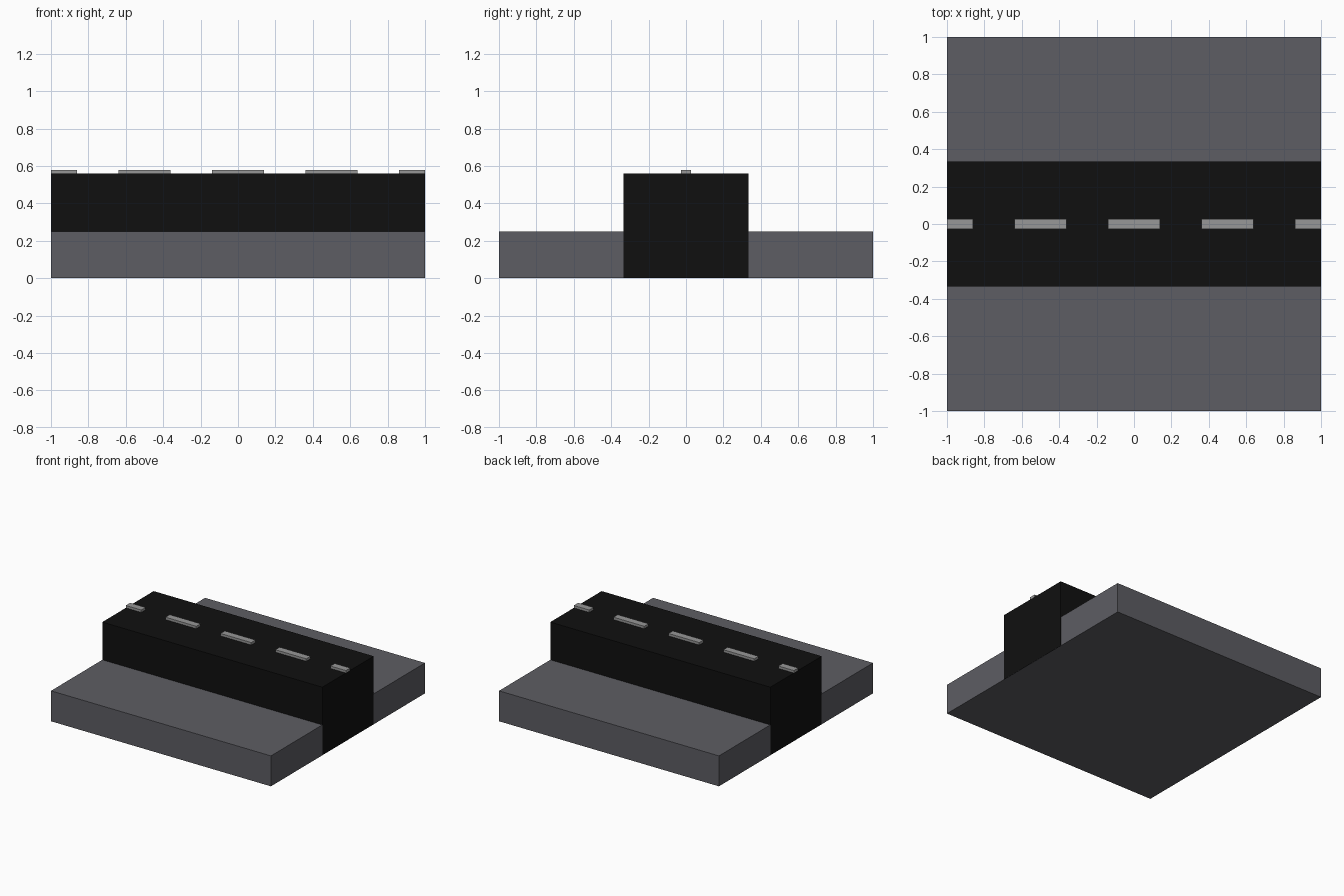
import bpy

if "Cube" in bpy.data.objects:
    bpy.data.objects.remove(bpy.data.objects["Cube"])


def material(name, rgb):
    mat = bpy.data.materials.new(name)
    mat.diffuse_color = (*rgb, 1)
    mat.use_nodes = True
    mat.node_tree.nodes["Principled BSDF"].inputs["Base Color"].default_value = mat.diffuse_color
    return mat


def box(name, x, y, z, mat):
    """Box spanning the given (min, max) ranges."""
    spans = (x, y, z)
    bpy.ops.mesh.primitive_cube_add(size=1, location=[(a + b) / 2 for a, b in spans])
    ob = bpy.context.object
    ob.name = name
    ob.scale = [b - a for a, b in spans]
    bpy.ops.object.transform_apply(location=False, rotation=False, scale=True)
    ob.data.materials.append(mat)
    return ob


stone = material("dark_grey", (0.11, 0.11, 0.125))
asphalt = material("black", (0.005, 0.005, 0.005))
paint = material("light_grey", (0.31, 0.31, 0.31))

HALF_ROAD = 1 / 3
ROAD_TOP = 0.56

# Square ground slab, a hair short of the road ends so the faces do not overlap
box("ground_slab", (-0.9995, 0.9995), (-1, 1), (0, 0.25), stone)

# Raised road bed across the middle
box("road_bed", (-1, 1), (-HALF_ROAD, HALF_ROAD), (0.0005, ROAD_TOP), asphalt)

# Dashed centre line, with the end dashes cut at the tile edge
for i in range(5):
    cx = -1 + 0.5 * i
    box(f"centre_dash_{i + 1}", (max(-1, cx - 0.14), min(1, cx + 0.14)),
        (-0.028, 0.028), (ROAD_TOP, 0.58), paint)
